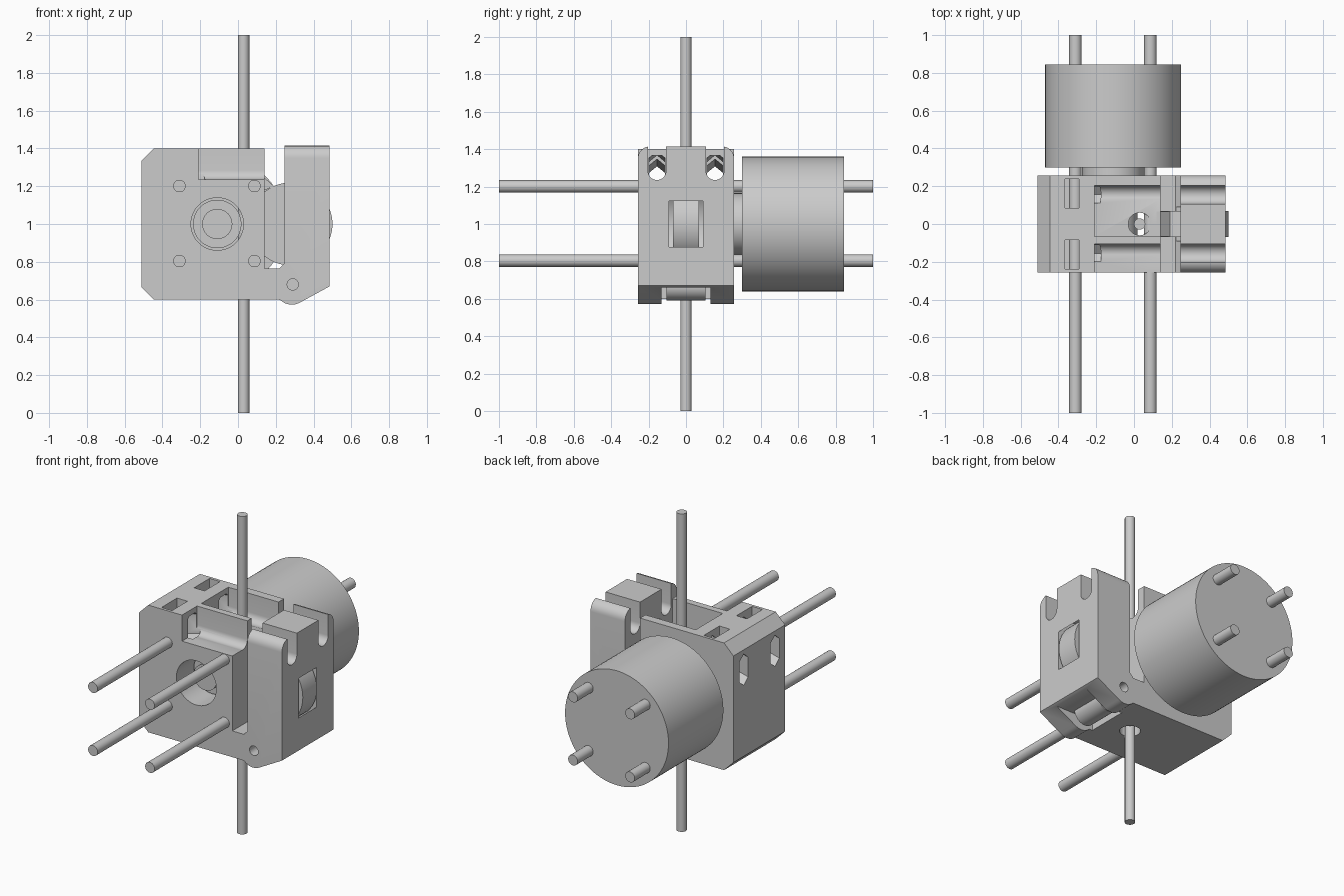
import bpy, bmesh, math

if "Cube" in bpy.data.objects:
    bpy.data.objects.remove(bpy.data.objects["Cube"])

grey = bpy.data.materials.new("light grey")
grey.diffuse_color = (0.6, 0.6, 0.6, 1)
grey.use_nodes = True
grey.node_tree.nodes["Principled BSDF"].inputs["Base Color"].default_value = grey.diffuse_color


def prism(name, pts, axis, a, b, round_edges=False):
    """Extrude a closed 2D profile along an axis from a to b."""
    place = {'x': lambda u, v, t: (t, u, v),
             'y': lambda u, v, t: (u, t, v),
             'z': lambda u, v, t: (u, v, t)}[axis]
    bm = bmesh.new()
    lo = [bm.verts.new(place(u, v, a)) for u, v in pts]
    hi = [bm.verts.new(place(u, v, b)) for u, v in pts]
    bm.faces.new(lo)
    bm.faces.new(hi)
    for i in range(len(pts)):
        j = (i + 1) % len(pts)
        bm.faces.new((lo[i], lo[j], hi[j], hi[i]))
    bmesh.ops.recalc_face_normals(bm, faces=bm.faces)
    if round_edges:  # outer top edges of the lever arm
        top = [e for e in bm.edges if all(w.co.z > 1.41 for w in e.verts)
               and e.verts[0].co.y * e.verts[1].co.y > 0]
        bmesh.ops.bevel(bm, geom=top, offset=0.065, segments=8,
                        profile=0.5, affect='EDGES')
    me = bpy.data.meshes.new(name)
    bm.to_mesh(me)
    bm.free()
    me.materials.append(grey)
    ob = bpy.data.objects.new(name, me)
    bpy.context.collection.objects.link(ob)
    return ob


def arc(cu, cv, r, a0, a1, n):
    return [(cu + r * math.cos(math.radians(a0 + (a1 - a0) * i / n)),
             cv + r * math.sin(math.radians(a0 + (a1 - a0) * i / n)))
            for i in range(n + 1)]


def cyl(name, cu, cv, r, axis, a, b, n=32):
    return prism(name, arc(cu, cv, r, 0, 360, n)[:-1], axis, a, b)


def box(name, x0, x1, y0, y1, z0, z1):
    return prism(name, [(x0, y0), (x1, y0), (x1, y1), (x0, y1)], 'z', z0, z1)


def cut(target, cutter):
    m = target.modifiers.new("cut", 'BOOLEAN')
    m.operation = 'DIFFERENCE'
    m.solver = 'EXACT'
    m.object = cutter
    cutter.hide_render = True
    bpy.context.view_layer.update()
    bpy.context.view_layer.objects.active = target
    bpy.ops.object.modifier_apply(modifier=m.name)
    bpy.data.objects.remove(cutter)


# Housing with the sprung lever arm: one U-shaped profile
outline = [(-0.51, 0.665), (-0.445, 0.6), (0.2, 0.6)]
outline += arc(0.285, 0.66, 0.087, 225, 300, 10)
outline += [(0.485, 0.67), (0.485, 1.415), (0.245, 1.415), (0.245, 0.79),
            (0.22, 0.765), (0.14, 0.765), (0.14, 1.4), (-0.445, 1.4), (-0.51, 1.335)]
body = prism("extruder_body", outline, 'y', -0.257, 0.257, True)

# Drive bore, bearing cavity, filament hole and hinge pin hole
cut(body, cyl("c", -0.11, 1.0, 0.139, 'y', -0.4, 0.4, 48))
cut(body, cyl("c", 0.28, 1.0, 0.24, 'y', -0.09, 0.09, 48))
cut(body, cyl("c", 0.03, 0.0, 0.06, 'z', 0.4, 1.5))
cut(body, cyl("c", 0.29, 0.68, 0.03, 'y', -0.4, 0.4, 20))

# Hinge recess under the lever
cut(body, box("c", 0.2, 0.6, -0.13, 0.13, 0.5, 0.66))

# Tension screw channels, tilted hexagonal holes and nut slots
hexagon = [(0, 0.095), (0.044, 0.06), (0.044, -0.06),
           (0, -0.095), (-0.044, -0.06), (-0.044, 0.06)]
for s in (-1, 1):
    y = 0.155 * s
    u = arc(y, 1.283, 0.048, 180, 360, 16) + [(y + 0.048, 1.6), (y - 0.048, 1.6)]
    cut(body, prism("c", u, 'x', -0.21, 0.6))
    h = prism("c", hexagon, 'x', -0.2, 0.33)
    h.location = (-0.51, y, 1.21)
    h.rotation_euler.y = math.radians(-15)
    cut(body, h)
    cut(body, box("c", -0.365, -0.292, 0.162 * s - 0.077, 0.162 * s + 0.077, 1.13, 1.5))

# Open front ledge and top pocket
cut(body, box("c", -0.21, 0.2, -0.4, -0.155, 1.236, 1.6))
cut(body, box("c", -0.21, 0.2, -0.065, 0.15, 1.24, 1.6))

parts = [body]
parts.append(prism("filament_guide", [(0.12, 1.245), (0.14, 1.245), (0.19, 1.2), (0.12, 1.17)],
                   'y', -0.065, 0.065))
parts.append(cyl("hinge_lug", 0.28, 0.667, 0.075, 'y', -0.105, 0.105))

# Idler bearing
parts.append(cyl("idler_bearing", 0.28, 1.0, 0.22, 'y', -0.07, 0.07, 64))

# Motor with boss, shaft and drive gear
parts.append(cyl("motor", -0.11, 1.0, 0.36, 'y', 0.3, 0.845, 96))
parts.append(cyl("motor_boss", -0.11, 1.0, 0.165, 'y', 0.2, 0.31, 48))
parts.append(cyl("drive_gear", -0.11, 1.0, 0.128, 'y', -0.1, 0.21, 48))
parts.append(cyl("motor_shaft", -0.11, 1.0, 0.08, 'y', -0.17, 0.25))

# Mounting screws and filament
for x in (-0.31, 0.087):
    for z in (0.804, 1.201):
        parts.append(cyl("mounting_screw", x, z, 0.033, 'y', -1, 1, 24))
parts.append(cyl("filament", 0.03, 0.0, 0.03, 'z', 0, 2, 24))

# Smooth the round surfaces
bpy.ops.object.select_all(action='DESELECT')
for ob in parts:
    ob.select_set(True)
bpy.context.view_layer.objects.active = body
bpy.ops.object.shade_smooth_by_angle(angle=math.radians(30))
